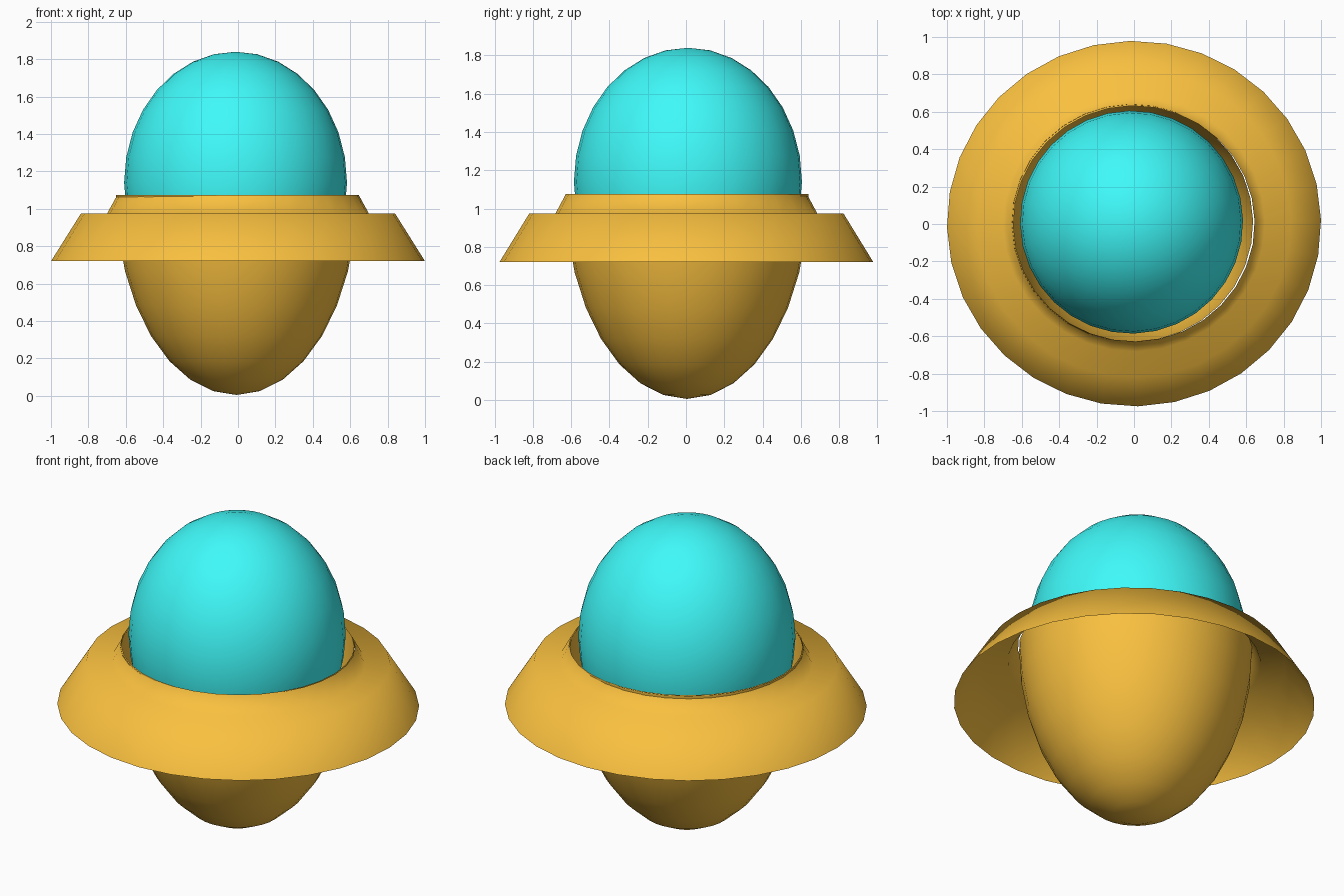
import bpy, bmesh, math

if "Cube" in bpy.data.objects:
    bpy.data.objects.remove(bpy.data.objects["Cube"])

SEGMENTS = 32
ANGLE_STEP = math.pi / 16


def colour(name, rgb):
    mat = bpy.data.materials.new(name)
    mat.diffuse_color = (*rgb, 1)
    mat.use_nodes = True
    mat.node_tree.nodes["Principled BSDF"].inputs["Base Color"].default_value = mat.diffuse_color
    return mat


def lathe(name, profile, mat, centre=(0, 0), y_scale=1.0):
    """Spin a (radius, z) profile around the vertical axis; radius 0 makes a pole."""
    bm = bmesh.new()
    rings = []
    for r, z in profile:
        if r < 1e-5:
            rings.append([bm.verts.new((0, 0, z))] * SEGMENTS)
            continue
        ring = []
        for i in range(SEGMENTS):
            a = 2 * math.pi * i / SEGMENTS + math.radians(1.2)
            ring.append(bm.verts.new((r * math.cos(a), r * math.sin(a) * y_scale, z)))
        rings.append(ring)
    for low, high in zip(rings, rings[1:]):
        for i in range(SEGMENTS):
            j = (i + 1) % SEGMENTS
            corners = list(dict.fromkeys((low[i], low[j], high[j], high[i])))
            bm.faces.new(corners).smooth = True
    mesh = bpy.data.meshes.new(name)
    bm.to_mesh(mesh)
    bm.free()
    mesh.materials.append(mat)
    obj = bpy.data.objects.new(name, mesh)
    obj.location = (*centre, 0)
    bpy.context.collection.objects.link(obj)
    return obj


def ellipse(radius, half_height, centre_z, first, last):
    """Ellipse arc from the bottom pole (step 0) towards the top pole (step 16)."""
    return [(radius * math.sin(i * ANGLE_STEP),
             centre_z - half_height * math.cos(i * ANGLE_STEP))
            for i in range(first, last + 1)]


orange = colour("orange", (0.95, 0.53, 0.05))
cyan = colour("cyan", (0.05, 0.95, 0.95))

# Open half-egg hull
lathe("lower_hull", ellipse(0.645, 1.07, 1.075, 0, 8), orange, (-0.008, 0.005), 0.985)

# Sloping brim with a flat step and a short collar, hollow underneath
brim = [(1.0, 0.72), (0.84, 0.975), (0.70, 0.975), (0.645, 1.075)]
lathe("brim", brim, orange, (0, 0.002), 0.977)

# Egg-shaped canopy resting inside the hull
lathe("canopy", ellipse(0.596, 0.70, 1.14, 0, 16), cyan, (-0.013, 0.01))
